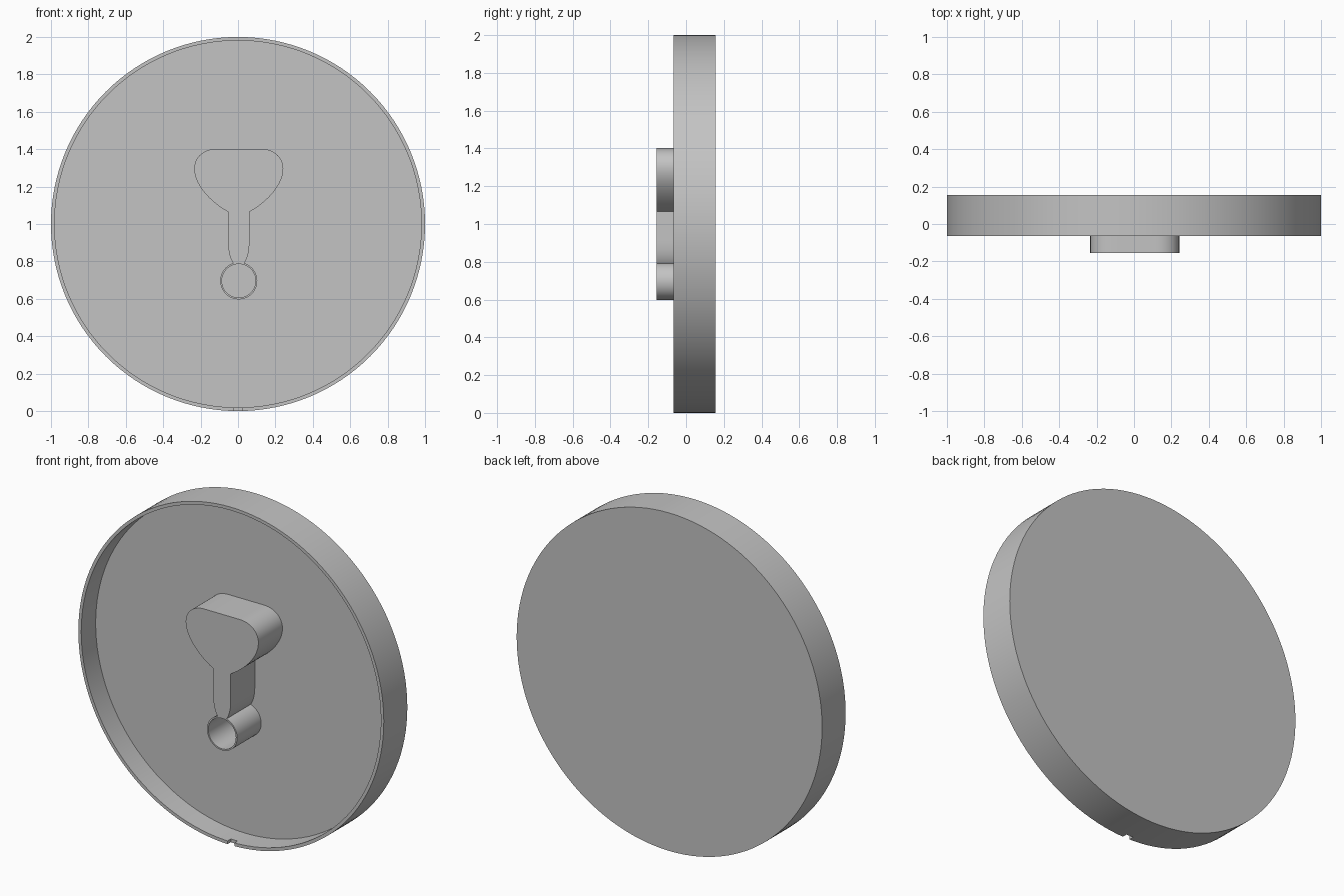
import bpy, bmesh, math
from mathutils import Vector, Matrix
from mathutils.geometry import interpolate_bezier

cube = bpy.data.objects.get("Cube")
if cube:
    bpy.data.objects.remove(cube, do_unlink=True)

FRONT, RIM, FLOOR, BACK = -0.155, -0.065, 0.07, 0.155
SINK = 0.01  # overlap of the raised parts with the dish floor

grey = bpy.data.materials.new("plain_grey")
grey.use_nodes = True
grey.diffuse_color = (0.55, 0.55, 0.55, 1)
grey.node_tree.nodes["Principled BSDF"].inputs["Base Color"].default_value = grey.diffuse_color


def finish(name, bm):
    bmesh.ops.recalc_face_normals(bm, faces=bm.faces)
    mesh = bpy.data.meshes.new(name)
    bm.to_mesh(mesh)
    bm.free()
    mesh.materials.append(grey)
    obj = bpy.data.objects.new(name, mesh)
    bpy.context.collection.objects.link(obj)
    return obj


def smooth(obj):
    bpy.ops.object.select_all(action='DESELECT')
    obj.select_set(True)
    bpy.context.view_layer.objects.active = obj
    bpy.ops.object.shade_smooth_by_angle(angle=math.radians(30))


def lathe(name, profile, centre, steps, closed=False):
    """Spin (radius, y) points about an axis along y."""
    bm = bmesh.new()
    verts = [bm.verts.new(Vector((r, y, 0)) + centre) for r, y in profile]
    edges = [bm.edges.new(pair) for pair in zip(verts, verts[1:])]
    if closed:
        edges.append(bm.edges.new((verts[-1], verts[0])))
    bmesh.ops.spin(bm, geom=verts + edges, cent=centre, axis=(0, 1, 0),
                   angle=math.tau, steps=steps, use_duplicate=False)
    bmesh.ops.remove_doubles(bm, verts=bm.verts, dist=0.0001)
    return finish(name, bm)


# Shallow round dish, open at the front
dish = lathe("dish", [(0, BACK), (1, BACK), (1, RIM), (0.981, RIM),
                      (0.981, FLOOR), (0, FLOOR)], Vector((0, 0, 1)), 128)

# Small notch cut in the bottom of the rim
bm = bmesh.new()
bmesh.ops.create_cube(bm, size=1, matrix=Matrix.Translation((0, RIM, 0.005))
                      @ Matrix.Diagonal((0.045, 0.06, 0.06, 1)))
cutter = finish("notch_cutter", bm)
cutter.hide_render = True
cutter.hide_set(True)
notch = dish.modifiers.new("notch", 'BOOLEAN')
notch.operation = 'DIFFERENCE'
notch.solver = 'EXACT'
notch.object = cutter
smooth(dish)

# Hollow tube
tube = lathe("tube", [(0.099, FRONT), (0.099, FLOOR + SINK),
                      (0.09, FLOOR + SINK), (0.09, FRONT)],
             Vector((0.004, 0, 0.696)), 48, closed=True)
smooth(tube)

# Raised post: right half of its outline as bezier pieces, then mirrored
pieces = [
    [(0.117, 1.402), (0.185, 1.402), (0.238, 1.36), (0.238, 1.295)],
    [(0.238, 1.295), (0.238, 1.21), (0.15, 1.115), (0.057, 1.065)],
    [(0.057, 0.91), (0.057, 0.86), (0.05, 0.82), (0.027, 0.787)],
]
half = []
for piece in pieces:
    for p in interpolate_bezier(*[Vector(c) for c in piece], 14):
        if not half or (p - half[-1]).length > 0.001:
            half.append(p)
outline = [(p.x, p.y) for p in half] + [(-p.x, p.y) for p in reversed(half)]

bm = bmesh.new()
face = bm.faces.new([bm.verts.new((x + 0.004, FRONT, z)) for x, z in outline])
top = bmesh.ops.extrude_face_region(bm, geom=[face], use_keep_orig=True)
bmesh.ops.translate(bm, vec=(0, FLOOR + SINK - FRONT, 0),
                    verts=[v for v in top["geom"] if isinstance(v, bmesh.types.BMVert)])
smooth(finish("post", bm))
